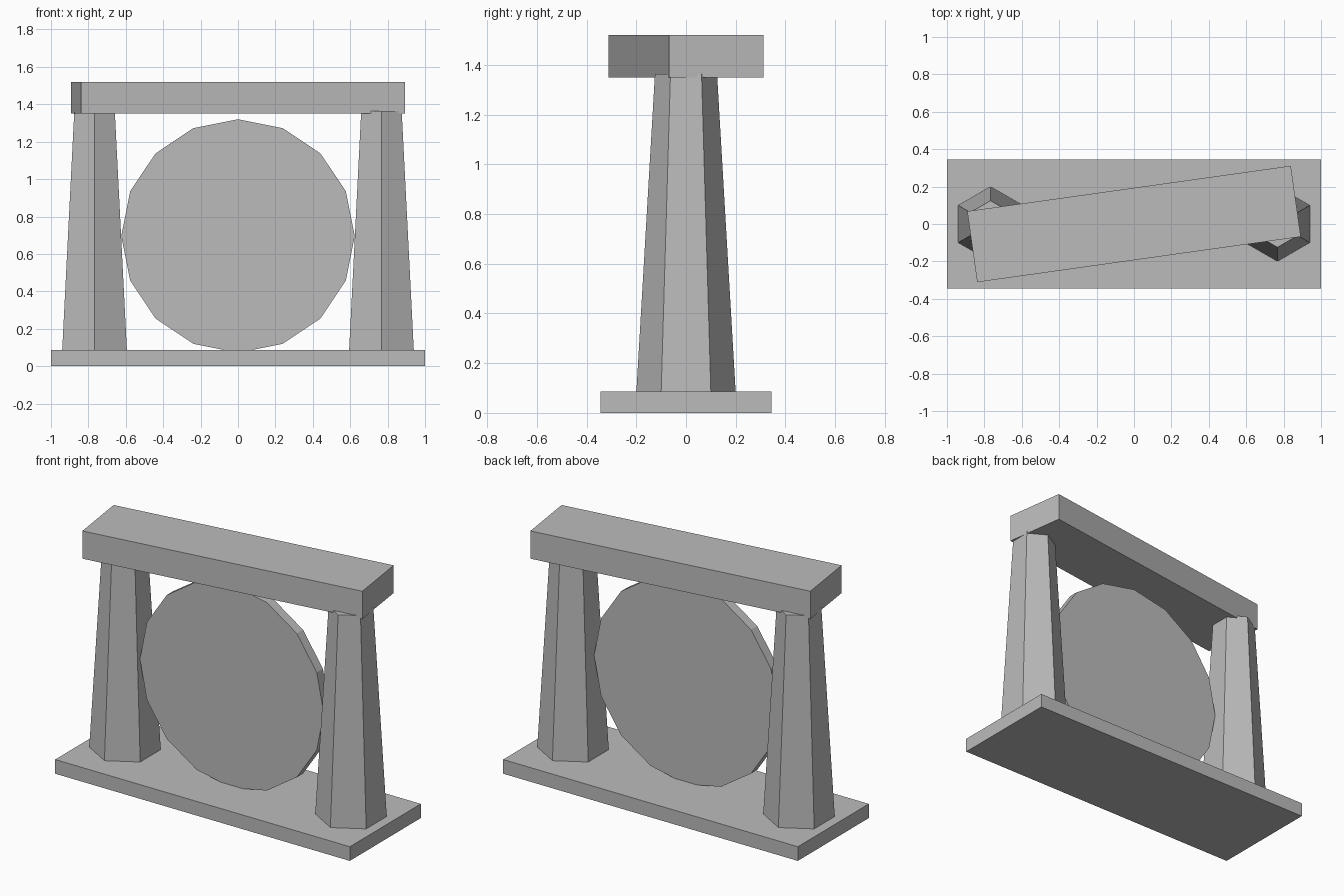
import bpy
import math

cube = bpy.data.objects.get("Cube")
if cube:
    bpy.data.objects.remove(cube, do_unlink=True)

# One plain stone colour
STONE = (0.5, 0.5, 0.5, 1.0)
stone = bpy.data.materials.new("stone_grey")
stone.use_nodes = True
stone.diffuse_color = STONE
bsdf = next(n for n in stone.node_tree.nodes if n.type == 'BSDF_PRINCIPLED')
bsdf.inputs["Base Color"].default_value = STONE


def finish(name):
    obj = bpy.context.object
    obj.name = name
    obj.data.materials.clear()
    obj.data.materials.append(stone)
    return obj


def slab(name, size, bottom, turn=0.0):
    """Box resting at height bottom, turned about the vertical axis."""
    bpy.ops.mesh.primitive_cube_add(size=1, location=(0, 0, bottom + size[2] / 2))
    obj = finish(name)
    for v in obj.data.vertices:
        v.co = [c * s for c, s in zip(v.co, size)]
    obj.rotation_euler.z = turn
    return obj


def pillar(name, x, bottom, top):
    """Tapered six-sided column with corners toward front and back."""
    bpy.ops.mesh.primitive_cone_add(
        vertices=6, radius1=0.2, radius2=0.125, depth=top - bottom,
        location=(x, 0, (bottom + top) / 2))
    return finish(name)


# Base and the slightly twisted lintel
slab("base_slab", (2.0, 0.688, 0.087), 0.0)
slab("top_beam", (1.747, 0.383, 0.17), 1.35, math.radians(8))

# Supporting columns
for side, x in (("left", 0.767), ("right", -0.767)):
    pillar(side + "_pillar", x, 0.08, 1.364)

# Upright sixteen-sided disc, set just forward of the middle
bpy.ops.mesh.primitive_cylinder_add(
    vertices=16, radius=0.624, depth=0.06,
    location=(0, -0.03, 0.696), rotation=(math.pi / 2, 0, 0))
finish("round_disc")
